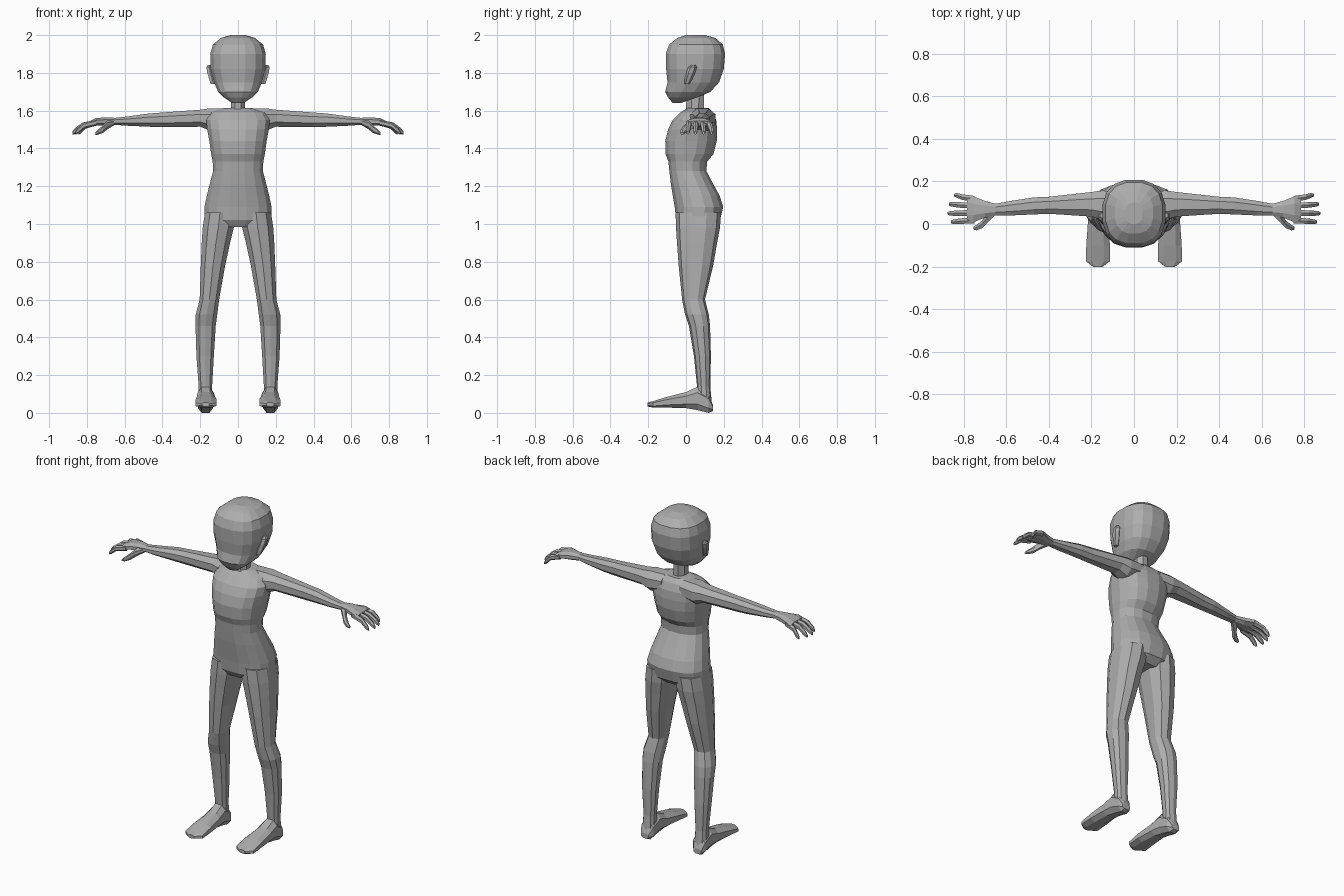
import bpy, bmesh, math

skin = bpy.data.materials.new("plain grey")
skin.diffuse_color = (0.42, 0.42, 0.42, 1)


def loft(name, axis, rings, sides=8, power=2.0, mirror=False):
    """Skin rings (a, b0, b1, c0, c1): position on the axis, then extents on the other two."""
    bm = bmesh.new()
    loops = []
    for a, b0, b1, c0, c1 in rings:
        loop = []
        for i in range(sides):
            t = 2 * math.pi * (i + 0.5) / sides
            u, v = math.cos(t), math.sin(t)
            u = math.copysign(abs(u) ** (2 / power), u) / math.cos(math.pi / sides) ** (2 / power)
            v = math.copysign(abs(v) ** (2 / power), v) / math.cos(math.pi / sides) ** (2 / power)
            b = (b0 + b1) / 2 + u * (b1 - b0) / 2
            c = (c0 + c1) / 2 + v * (c1 - c0) / 2
            co = {'X': (a, b, c), 'Y': (b, a, c), 'Z': (b, c, a)}[axis]
            loop.append(bm.verts.new(co))
        loops.append(loop)
    for p, q in zip(loops, loops[1:]):
        for i in range(sides):
            j = (i + 1) % sides
            bm.faces.new((p[i], p[j], q[j], q[i]))
    bm.faces.new(loops[0])
    bm.faces.new(loops[-1])
    bmesh.ops.recalc_face_normals(bm, faces=bm.faces)
    me = bpy.data.meshes.new(name)
    bm.to_mesh(me)
    bm.free()
    me.materials.append(skin)
    ob = bpy.data.objects.new(name, me)
    bpy.context.collection.objects.link(ob)
    if mirror:
        ob.modifiers.new("Mirror", 'MIRROR').use_mirror_merge = False
    return ob


def upright(rows):
    """Symmetric rings from (z, half width, front y, back y)."""
    return [(z, -w, w, f, b) for z, w, f, b in rows]


# Head, neck and torso
loft("head", 'Z', upright([
    (1.64, 0.03, -0.07, -0.03), (1.67, 0.075, -0.095, 0.06),
    (1.70, 0.105, -0.11, 0.13), (1.75, 0.127, -0.098, 0.175),
    (1.82, 0.145, -0.105, 0.20), (1.90, 0.147, -0.107, 0.207),
    (1.95, 0.133, -0.09, 0.195), (1.985, 0.09, -0.045, 0.155),
    (2.0, 0.04, 0.0, 0.10)]), 16, 2.5)
loft("neck", 'Z', upright([
    (1.57, 0.06, -0.01, 0.11), (1.615, 0.036, 0.0, 0.095),
    (1.72, 0.036, 0.005, 0.095)]), 8)
loft("torso", 'Z', upright([
    (0.985, 0.13, -0.03, 0.14), (1.02, 0.178, -0.052, 0.18),
    (1.09, 0.178, -0.06, 0.197), (1.15, 0.165, -0.07, 0.178),
    (1.21, 0.15, -0.08, 0.145), (1.28, 0.132, -0.088, 0.108),
    (1.33, 0.134, -0.093, 0.112), (1.37, 0.142, -0.108, 0.145),
    (1.44, 0.152, -0.11, 0.163), (1.50, 0.163, -0.095, 0.165),
    (1.55, 0.168, -0.07, 0.16), (1.59, 0.145, -0.03, 0.145),
    (1.615, 0.07, 0.01, 0.12)]), 16, 2.35)

# Legs
loft("leg", 'Z', [
    (1.06, 0.015, 0.175, -0.05, 0.18), (0.98, 0.022, 0.187, -0.048, 0.175),
    (0.90, 0.042, 0.192, -0.043, 0.16), (0.78, 0.068, 0.197, -0.035, 0.14),
    (0.60, 0.10, 0.203, -0.018, 0.098), (0.52, 0.11, 0.224, -0.002, 0.118),
    (0.46, 0.118, 0.225, 0.018, 0.125), (0.30, 0.128, 0.22, 0.044, 0.13),
    (0.14, 0.137, 0.208, 0.06, 0.127), (0.05, 0.135, 0.21, 0.06, 0.135)],
    10, 2.3, True)
loft("foot", 'Y', [
    (0.143, 0.15, 0.2, 0.01, 0.04), (0.12, 0.132, 0.212, 0.0, 0.10),
    (0.06, 0.128, 0.214, 0.015, 0.138), (0.0, 0.122, 0.217, 0.025, 0.11),
    (-0.10, 0.113, 0.224, 0.028, 0.085), (-0.175, 0.113, 0.226, 0.028, 0.062),
    (-0.203, 0.15, 0.19, 0.034, 0.055)], 8, 2.5, True)

# Arms and palms
loft("arm", 'X', [
    (0.06, 0.02, 0.15, 1.51, 1.612), (0.15, 0.02, 0.157, 1.495, 1.612),
    (0.20, 0.035, 0.15, 1.515, 1.605), (0.40, 0.048, 0.128, 1.513, 1.59),
    (0.47, 0.045, 0.125, 1.515, 1.585), (0.58, 0.04, 0.108, 1.52, 1.57),
    (0.65, 0.04, 0.095, 1.525, 1.562), (0.70, 0.03, 0.108, 1.52, 1.565),
    (0.755, 0.008, 0.13, 1.522, 1.56), (0.785, 0.005, 0.135, 1.518, 1.545)],
    8, 2.2, True)

# Fingers: root y, tip y, tip x
for n, (y0, y1, tip) in enumerate([(0.017, 0.01, 0.86), (0.052, 0.05, 0.875),
                                   (0.086, 0.093, 0.87), (0.118, 0.135, 0.845)]):
    mid = 0.5 * (0.77 + tip)
    ym = 0.5 * (y0 + y1)
    loft(f"finger_{n + 1}", 'X', [
        (0.75, y0 - 0.014, y0 + 0.014, 1.523, 1.55),
        (mid, ym - 0.013, ym + 0.013, 1.507, 1.535),
        (tip - 0.012, y1 - 0.011, y1 + 0.011, 1.48, 1.506),
        (tip, y1 - 0.006, y1 + 0.006, 1.474, 1.49)], 6, 2, True)
loft("thumb", 'X', [
    (0.655, 0.04, 0.075, 1.525, 1.55), (0.69, 0.005, 0.05, 1.505, 1.545),
    (0.715, -0.02, 0.015, 1.485, 1.52), (0.74, -0.03, -0.005, 1.475, 1.498),
    (0.755, -0.026, -0.012, 1.472, 1.485)], 6, 2, True)

# Ears, leaning back towards the top
loft("ear", 'Z', [
    (1.74, 0.115, 0.145, -0.005, 0.015), (1.765, 0.12, 0.152, -0.005, 0.03),
    (1.80, 0.13, 0.163, 0.005, 0.045), (1.83, 0.135, 0.167, 0.015, 0.055),
    (1.842, 0.14, 0.16, 0.03, 0.05)], 6, 2, True)
